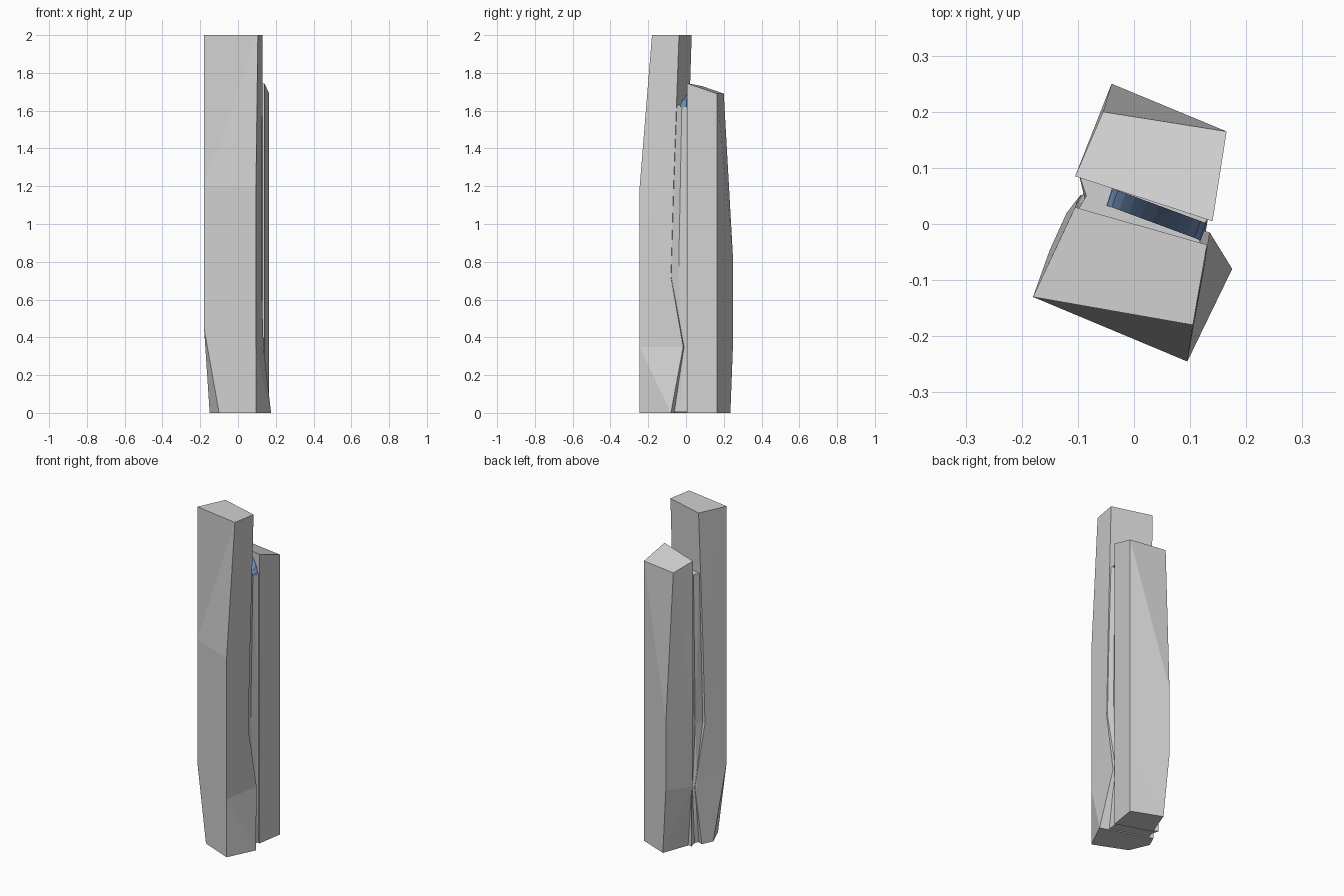
import bpy, bmesh, math
from mathutils import Vector

if "Cube" in bpy.data.objects:
    bpy.data.objects.remove(bpy.data.objects["Cube"])


def material(name, rgb):
    m = bpy.data.materials.new(name)
    m.diffuse_color = (*rgb, 1)
    m.use_nodes = True
    m.node_tree.nodes["Principled BSDF"].inputs["Base Color"].default_value = m.diffuse_color
    return m


STONE = material("pale_stone", (0.64, 0.64, 0.64))
BLUE = material("blue_crystal", (0.17, 0.28, 0.50))


def loft(name, rings, mat):
    """Skin a closed solid through rings of 3D points with equal counts."""
    bm = bmesh.new()
    loops = [[bm.verts.new(p) for p in ring] for ring in rings]
    n = len(loops[0])
    bm.faces.new(loops[0][::-1])
    bm.faces.new(loops[-1])
    for a, b in zip(loops, loops[1:]):
        for i in range(n):
            j = (i + 1) % n
            bm.faces.new((a[i], a[j], b[j], b[i]))
    bmesh.ops.remove_doubles(bm, verts=bm.verts, dist=1e-4)
    bmesh.ops.triangulate(bm, faces=bm.faces[:], quad_method='SHORT_EDGE')
    bmesh.ops.recalc_face_normals(bm, faces=bm.faces[:])
    me = bpy.data.meshes.new(name)
    bm.to_mesh(me)
    bm.free()
    me.materials.append(mat)
    ob = bpy.data.objects.new(name, me)
    bpy.context.collection.objects.link(ob)
    return ob


# Tall front slab: front-left edge, front right, inner right, inner left, left edge
def front_ring(z, fr, br, bl, z_left=None):
    left = (-0.18, -0.13, z if z_left is None else z_left)
    return [left, (*fr, z), (*br, z), (*bl, z), left]


loft("front_slab", [
    [(-0.10, -0.163, 0), (0.095, -0.245, 0), (0.175, -0.08, 0),
     (-0.12, 0.02, 0), (-0.15, -0.046, 0)],
    front_ring(0.35, (0.095, -0.245), (0.135, -0.015), (-0.095, 0.052), 0.45),
    front_ring(0.72, (0.095, -0.245), (0.125, -0.08), (-0.122, -0.007)),
    front_ring(1.2, (0.095, -0.245), (0.127, -0.066), (-0.117, 0.005)),
    front_ring(2.0, (0.105, -0.18), (0.13, -0.037), (-0.105, 0.03)),
], STONE)

# Shorter back slab with a sloping top
loft("back_slab", [
    [(0.14, 0.005, 0), (0.165, 0.165, 0), (-0.01, 0.235, 0), (-0.07, 0.074, 0)],
    [(0.14, 0.005, 0.37), (0.165, 0.165, 0.37), (-0.04, 0.25, 0.39), (-0.103, 0.085, 0.37)],
    [(0.14, 0.005, 0.8), (0.165, 0.165, 0.8), (-0.04, 0.25, 0.8), (-0.105, 0.085, 0.8)],
    [(0.14, 0.005, 1.745), (0.165, 0.165, 1.69), (-0.055, 0.20, 1.69), (-0.105, 0.085, 1.73)],
], STONE)


# Core between the slabs, with a vertical groove down each narrow side
def core_ring(z, shift, right):
    return [(x, y, z) for x, y in (
        (-0.103, 0.02 + shift), (0.122, -0.05 + shift), (right, -0.022 + shift / 2),
        (0.132, 0.012), (-0.098, 0.088), (-0.085, 0.05 + shift / 2))]


loft("grooved_core", [
    core_ring(0.005, -0.02, 0.125), core_ring(0.35, 0.02, 0.12),
    core_ring(0.72, -0.035, 0.112), core_ring(1.63, 0, 0.115)], STONE)

# Rounded blue crystal showing above the core
start, end = Vector((-0.045, 0.048)), Vector((0.125, -0.015))
arch = []
for i in range(13):
    a = math.pi * i / 12
    p = start.lerp(end, 0.5 - 0.5 * math.cos(a))
    arch.append((p.x, p.y, 1.62 + 0.1 * math.sin(a)))
loft("blue_crystal", [
    [(x - 0.006, y - 0.014, 1.62 + (z - 1.62) * 0.5) for x, y, z in arch],
    [(x + 0.005, y + 0.016, z) for x, y, z in arch]], BLUE)
